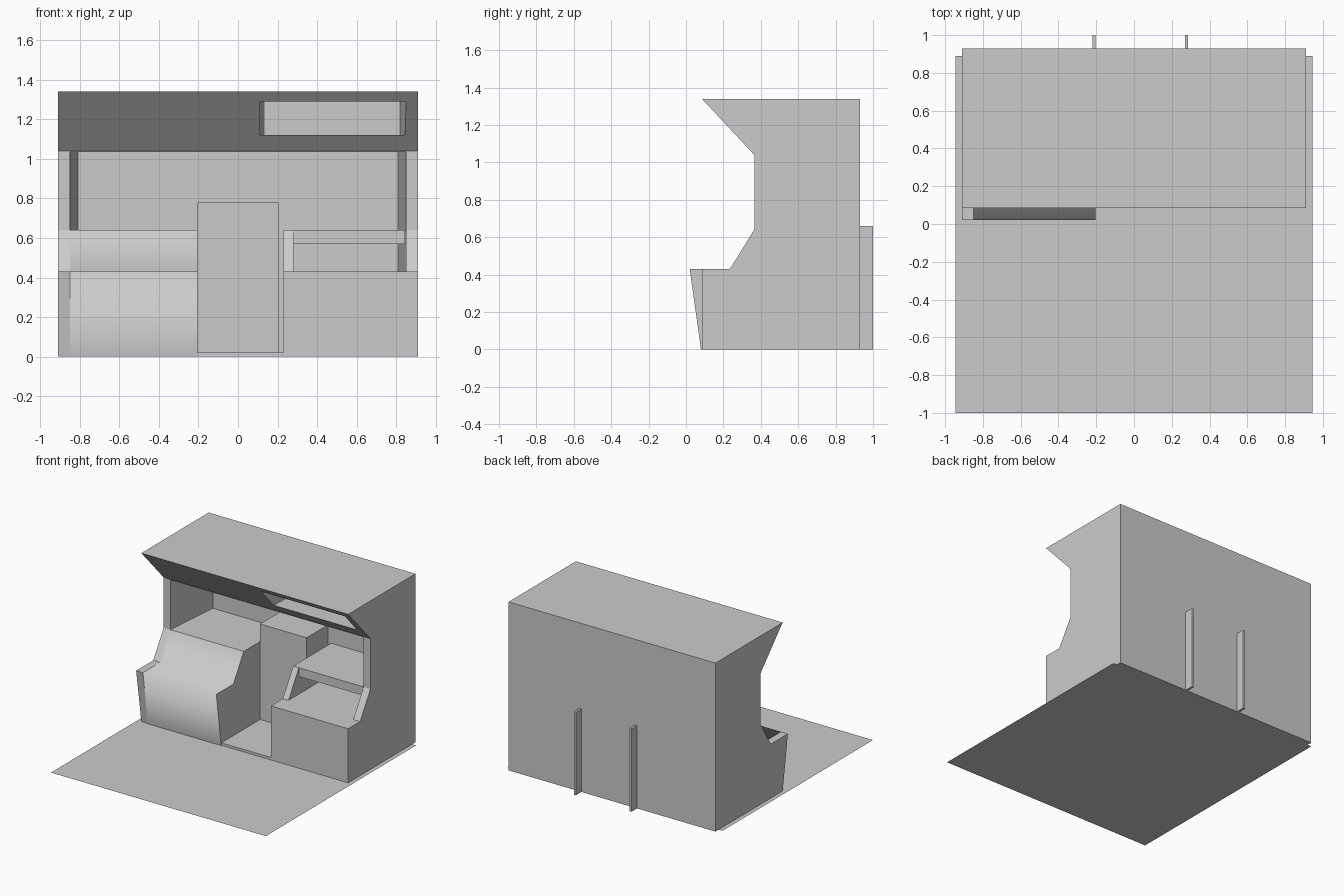
import bpy, bmesh

if "Cube" in bpy.data.objects:
    bpy.data.objects.remove(bpy.data.objects["Cube"])


def make(name, bm):
    bmesh.ops.recalc_face_normals(bm, faces=bm.faces[:])
    me = bpy.data.meshes.new(name)
    bm.to_mesh(me)
    bm.free()
    ob = bpy.data.objects.new(name, me)
    bpy.context.collection.objects.link(ob)
    return ob


def prism(name, pts, x0, x1, smooth=()):
    """Extrude a (y, z) profile along x; sides listed in smooth are blended."""
    bm = bmesh.new()
    a = [bm.verts.new((x0, y, z)) for y, z in pts]
    b = [bm.verts.new((x1, y, z)) for y, z in pts]
    bm.faces.new(a)
    bm.faces.new(b[::-1])
    n = len(pts)
    for i in range(n):
        j = (i + 1) % n
        bm.faces.new((a[i], b[i], b[j], a[j])).smooth = i in smooth
    if smooth:
        for e in bm.edges:
            e.smooth = all(f.smooth for f in e.link_faces)
    return make(name, bm)


def box(name, x0, x1, y0, y1, z0, z1):
    return prism(name, [(y0, z0), (y1, z0), (y1, z1), (y0, z1)], x0, x1)


def tapered(name, plan, z0, z1):
    """Extrude an (x, y) plan upwards."""
    bm = bmesh.new()
    a = [bm.verts.new((x, y, z0)) for x, y in plan]
    b = [bm.verts.new((x, y, z1)) for x, y in plan]
    bm.faces.new(a[::-1])
    bm.faces.new(b)
    n = len(plan)
    for i in range(n):
        j = (i + 1) % n
        bm.faces.new((a[i], a[j], b[j], b[i]))
    return make(name, bm)


def cut(ob, cutter):
    m = ob.modifiers.new("cut", 'BOOLEAN')
    m.operation = 'DIFFERENCE'
    m.solver = 'EXACT'
    m.object = cutter
    bpy.context.view_layer.objects.active = ob
    bpy.ops.object.modifier_apply(modifier=m.name)
    bpy.data.objects.remove(cutter, do_unlink=True)


BACK = 0.84  # inner face of the rear wall

# floor sheet
bm = bmesh.new()
bm.faces.new([bm.verts.new(p) for p in
              ((-0.945, -1, 0), (0.945, -1, 0), (0.945, 0.89, 0), (-0.945, 0.89, 0))])
make("floor_sheet", bm)

# outer shell with hood and side walls
shell = prism("shell", [(0.085, 0), (0.93, 0), (0.93, 1.34), (0.085, 1.34),
                        (0.365, 1.04), (0.365, 0.64), (0.235, 0.43), (0.085, 0.43)],
              -0.91, 0.91)
# main opening, narrowing towards the rear
cut(shell, tapered("opening_cutter", [(-0.85, -0.1), (0.85, -0.1), (0.85, 0.365),
                                      (0.81, BACK), (-0.81, BACK), (-0.85, 0.365)],
                   0.02, 1.035))
# recess in the sloped hood face
cut(shell, tapered("recess_cutter", [(0.11, -0.1), (0.85, -0.1), (0.85, 0.13), (0.82, BACK),
                                     (0.135, BACK), (0.11, 0.29)], 1.12, 1.29))

# sloping nose in front of the left side wall
prism("left_wall_nose", [(0.02, 0.43), (0.085, 0.43), (0.085, 0)], -0.91, -0.85)

# left console with softly shaded front skin
prism("left_console", [(0.365, 0.64), (0.235, 0.43), (0.02, 0.43), (0.08, 0),
                       (BACK, 0), (BACK, 0.64)], -0.85, -0.205, smooth=(0, 1, 2))

# right desk, its cheek and the shelf above
box("right_desk", 0.23, 0.85, 0.085, BACK, 0, 0.43)
prism("desk_cheek", [(0.235, 0.43), (BACK, 0.43), (BACK, 0.64), (0.365, 0.64)], 0.23, 0.28)
box("desk_shelf", 0.28, 0.845, 0.365, BACK, 0.57, 0.64)

# tall block at the end of the aisle
box("centre_block", -0.205, 0.205, 0.57, BACK, 0.02, 0.78)

# thin fins on the rear
for side, x in (("left", -0.212), ("right", 0.278)):
    box("rear_fin_" + side, x - 0.009, x + 0.009, 0.93, 1.0, 0, 0.66)
